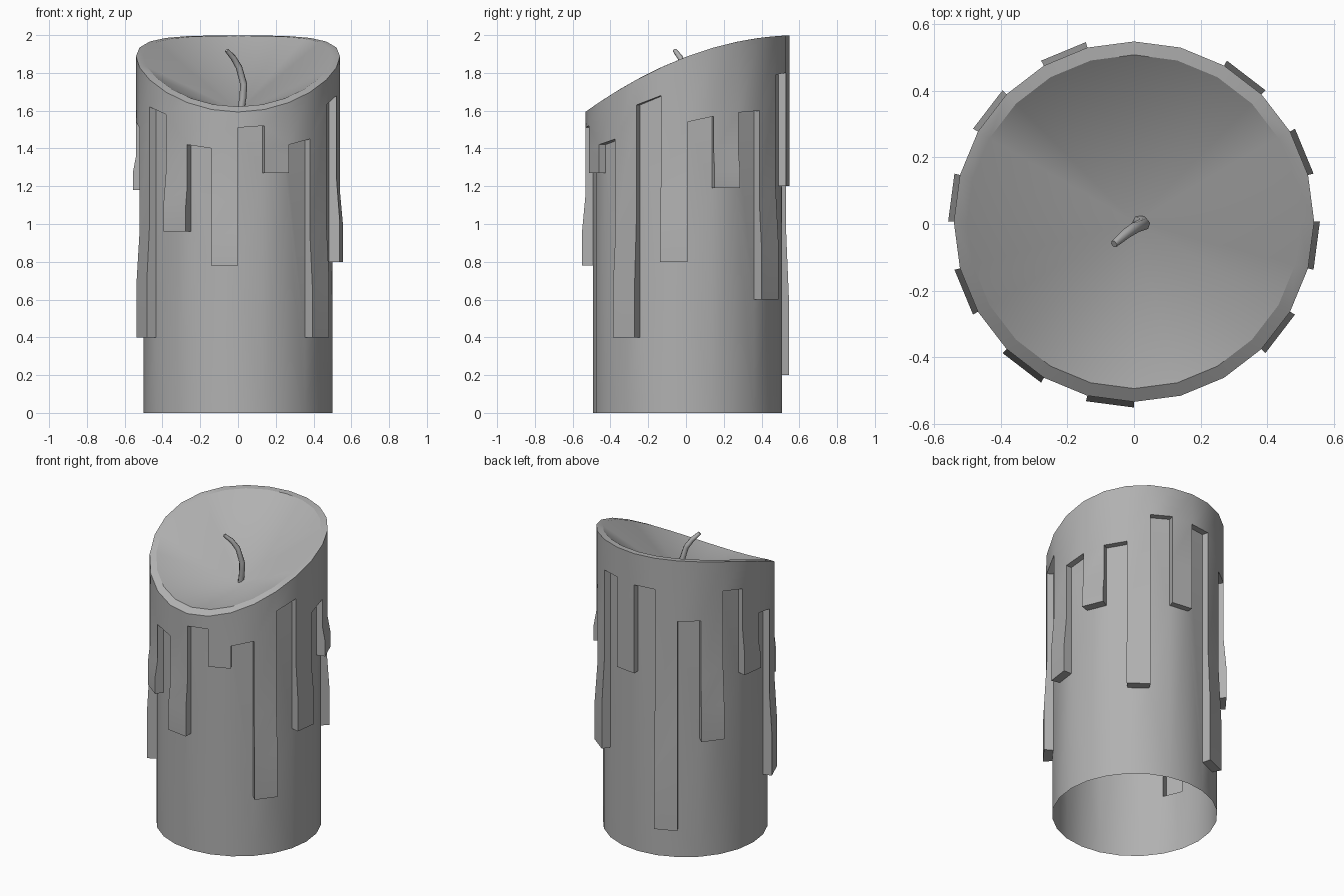
import bpy, bmesh, math

if "Cube" in bpy.data.objects:
    bpy.data.objects.remove(bpy.data.objects["Cube"])

N = 24
R_BODY, R_CAP, R_DRIP = 0.5, 0.54, 0.557
Y_OFF = 0.007

# lower edge of the wax overhang (left, right) and (bottom, radius) of the drip beside it
gaps = [(1.54, 1.57), (1.59, 1.60), (1.79, 1.80), (1.79, 1.79), (1.59, 1.59), (1.77, 1.75),
        (1.54, 1.51), (1.62, 1.58), (1.42, 1.40), (1.51, 1.52), (1.42, 1.45), (1.63, 1.68)]
drips = [1.19, 0.60, 1.20, 0.20, 0.79, 1.18, 0.40, 0.96, 0.78, 1.27, 0.40, 0.80]
flat_drips = (2, 9)  # these hang straight, without a swollen end


def top_z(y):
    return 1.885 + 0.38 * y - 0.315 * y * y


def P(i, r, z):
    a = 2 * math.pi * (i % N) / N
    return (r * math.cos(a), Y_OFF + r * math.sin(a), z)


def rim(i, r):
    x, y, _ = P(i, r, 0)
    return (x, y, top_z(y))


bm = bmesh.new()


def face(*pts):
    bm.faces.new([bm.verts.new(p) for p in pts])


def drip_profile(i, zb, zt, r):
    h = zt - zb
    return [P(i, r, zb), P(i, r, zb + 0.25 * h),
            P(i, R_CAP, zb + 0.5 * h), P(i, R_CAP, zt)]


for k in range(12):
    g0, g1 = gaps[k]
    zb, zprev = drips[k], drips[k - 1]
    r = R_CAP if k in flat_drips else R_DRIP
    a, b, c = 2 * k, 2 * k + 1, 2 * k + 2
    # plain column: wall, ledge, overhang
    face(P(a, R_BODY, 0), P(b, R_BODY, 0), P(b, R_BODY, zb), P(b, R_BODY, g1),
         P(a, R_BODY, g0), P(a, R_BODY, zprev))
    face(P(a, R_BODY, g0), P(b, R_BODY, g1), P(b, R_CAP, g1), P(a, R_CAP, g0))
    face(P(a, R_CAP, g0), P(b, R_CAP, g1), rim(b, R_CAP), rim(a, R_CAP))
    # drip column: wall, underside, front and the two sides
    g2 = gaps[(k + 1) % 12][0]
    face(P(b, R_BODY, 0), P(c, R_BODY, 0), P(c, R_BODY, zb), P(b, R_BODY, zb))
    face(P(b, R_BODY, zb), P(c, R_BODY, zb), P(c, r, zb), P(b, r, zb))
    left, right = drip_profile(b, zb, g1, r), drip_profile(c, zb, g2, r)
    face(P(b, R_BODY, zb), *left, P(b, R_BODY, g1))
    face(P(c, R_BODY, zb), *right, P(c, R_BODY, g2))
    left.append(rim(b, R_CAP))
    right.append(rim(c, R_CAP))
    for j in range(4):
        face(left[j], right[j], right[j + 1], left[j + 1])

# rim and melted hollow
for i in range(N):
    face(rim(i, R_CAP), rim(i + 1, R_CAP), rim(i + 1, 0.5), rim(i, 0.5))
    face(rim(i, 0.5), rim(i + 1, 0.5), (0, Y_OFF, 1.6))

bmesh.ops.remove_doubles(bm, verts=bm.verts, dist=0.0005)
bmesh.ops.recalc_face_normals(bm, faces=bm.faces)
mesh = bpy.data.meshes.new("candle_body")
bm.to_mesh(mesh)
bm.free()
body = bpy.data.objects.new("candle_body", mesh)
bpy.context.collection.objects.link(body)

# wick
path = [(0.01, 0.01, 1.57, 1.0), (0.026, 0.004, 1.67, 1.0), (0.03, 0.0, 1.74, 1.0),
        (0.005, -0.01, 1.83, 0.9), (-0.025, -0.03, 1.88, 0.8), (-0.06, -0.06, 1.92, 0.6)]
curve = bpy.data.curves.new("wick", 'CURVE')
curve.dimensions = '3D'
curve.bevel_depth = 0.019
curve.bevel_resolution = 1
curve.use_fill_caps = True
sp = curve.splines.new('POLY')
sp.points.add(len(path) - 1)
for pt, (x, y, z, s) in zip(sp.points, path):
    pt.co = (x, y, z, 1)
    pt.radius = s
wick = bpy.data.objects.new("wick", curve)
bpy.context.collection.objects.link(wick)

# darker grey wax
wax = bpy.data.materials.new("wax_grey")
wax.diffuse_color = (0.44, 0.44, 0.44, 1)
wax.use_nodes = True
wax.node_tree.nodes["Principled BSDF"].inputs["Base Color"].default_value = wax.diffuse_color
mesh.materials.append(wax)
curve.materials.append(wax)

# smooth shading with sharp edges kept
bpy.context.view_layer.objects.active = body
body.select_set(True)
bpy.ops.object.shade_smooth_by_angle(angle=math.radians(30))
